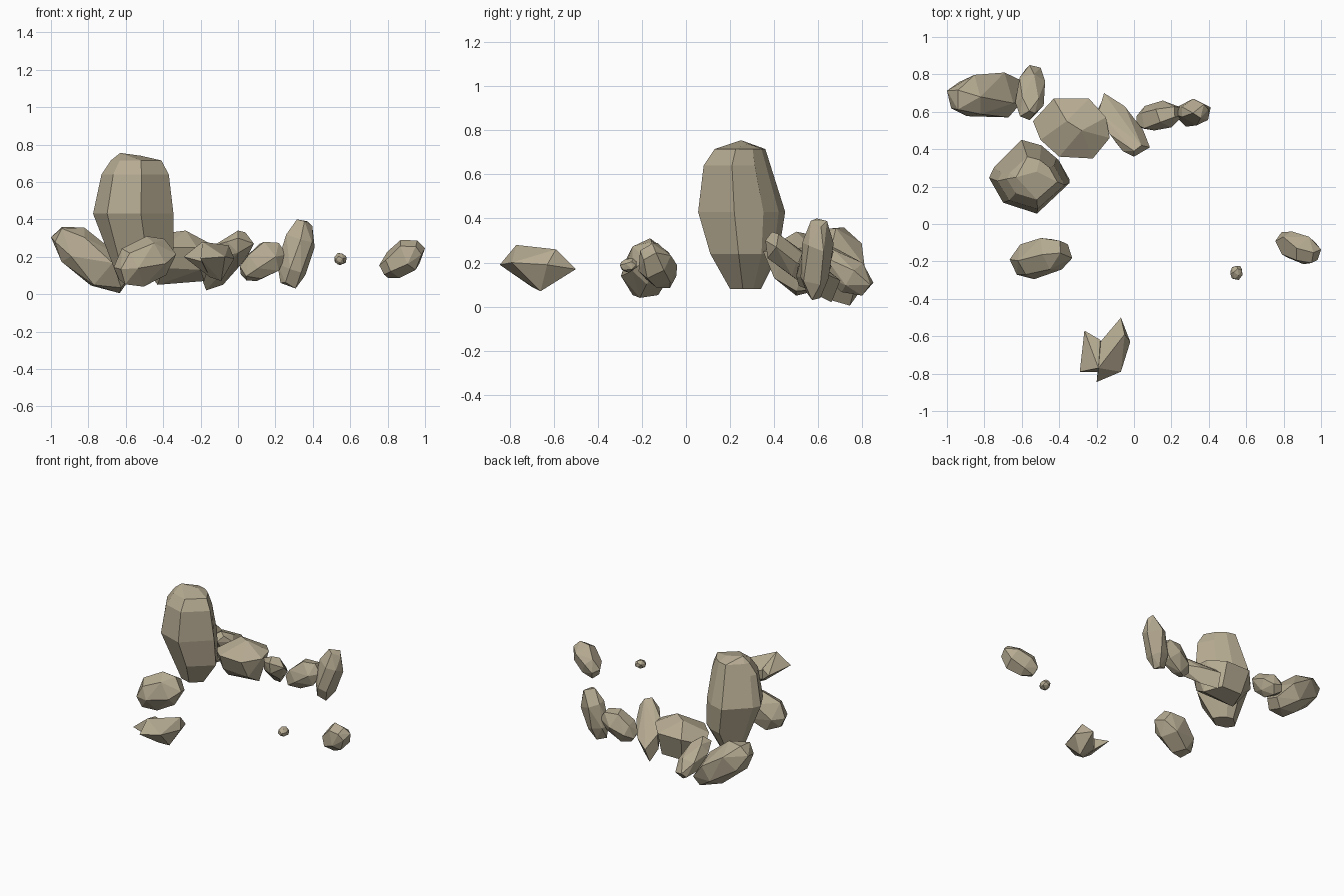
import bpy, bmesh, math, random
from mathutils import Vector

cube = bpy.data.objects.get("Cube")
if cube:
    bpy.data.objects.remove(cube, do_unlink=True)

stone = bpy.data.materials.new("warm_grey_stone")
stone.use_nodes = True
COLOR = (0.47, 0.41, 0.29, 1)
stone.diffuse_color = COLOR
stone.node_tree.nodes["Principled BSDF"].inputs["Base Color"].default_value = COLOR

# Position along a stone and its relative girth there
CHUNKY = ((0, .5), (.25, .93), (.7, 1), (1, .52))


def hull_mesh(bm, points):
    """Wrap points in a faceted convex skin."""
    verts = [bm.verts.new(p) for p in points]
    hull = bmesh.ops.convex_hull(bm, input=verts)
    loose = {v for v in hull["geom_interior"] + hull["geom_unused"]
             if isinstance(v, bmesh.types.BMVert)}
    bmesh.ops.delete(bm, geom=list(loose), context="VERTS")


def finish(name, bm):
    bmesh.ops.dissolve_limit(bm, angle_limit=math.radians(9), verts=bm.verts[:], edges=bm.edges[:])
    bmesh.ops.recalc_face_normals(bm, faces=bm.faces[:])
    mesh = bpy.data.meshes.new(name)
    bm.to_mesh(mesh)
    bm.free()
    mesh.materials.append(stone)
    bpy.context.collection.objects.link(bpy.data.objects.new(name, mesh))


def cut_rock(name, *chunks):
    """Stone made of one or more convex chunks given by their corners."""
    bm = bmesh.new()
    for corners in chunks:
        hull_mesh(bm, corners)
    finish(name, bm)


def rock(name, xs, ys, zs, axis, girth, seed):
    """Chipped stone along an axis, fitted to its extents."""
    rng = random.Random(seed)
    axis = Vector(axis)
    turn = axis.to_track_quat("Z", "Y")
    points = []
    for t, scale in CHUNKY:
        count = 6 if scale > .6 else 4
        twist = rng.uniform(0, math.tau)
        for i in range(count):
            a = twist + math.tau * (i + rng.uniform(-.2, .2)) / count
            r = girth * scale * rng.uniform(.92, 1.08)
            along = axis.length * (t - .5 + rng.uniform(-.03, .03))
            points.append(turn @ Vector((r * math.cos(a), r * math.sin(a), along)))
    bm = bmesh.new()
    hull_mesh(bm, points)
    for k, (low, high) in enumerate((xs, ys, zs)):
        values = [v.co[k] for v in bm.verts]
        base, span = min(values), max(values) - min(values)
        for v in bm.verts:
            v.co[k] = low + (v.co[k] - base) / span * (high - low)
    finish(name, bm)


# Tall standing boulder: one outline repeated at several heights
OUTLINE = ((-1, -.03), (-.88, .25), (-.19, 1), (.3, .85), (.68, .5), (1, -.17), (.19, -1), (-.65, -.7))
LEVELS = ((.08, -.64, -.46, .2, .34), (.24, -.71, -.345, .11, .42), (.43, -.775, -.345, .055, .45),
          (.64, -.73, -.37, .08, .39), (.715, -.68, -.41, .13, .36))
points = [(-.63, .25, .755), (-.52, .28, .74)]
for z, x0, x1, y0, y1 in LEVELS:
    points += [((x0 + x1 + u * (x1 - x0)) / 2, (y0 + y1 + v * (y1 - y0)) / 2, z) for u, v in OUTLINE]
cut_rock("standing_boulder", points)

# Curved row of stones behind it
rock("row_end_stone", (-1, -.58), (.57, .81), (.005, .36), (.36, .04, -.27), .115, 5)
rock("row_narrow_stone", (-.635, -.475), (.555, .85), (.05, .29), (.03, .26, -.19), .085, 8)
cut_rock("row_large_stone", [
    (-.54, .55, .2), (-.5, .45, .24), (-.4, .36, .25), (-.22, .35, .25), (-.13, .46, .26),
    (-.15, .57, .27), (-.24, .67, .25), (-.43, .67, .25), (-.28, .5, .34), (-.36, .55, .33),
    (-.4, .4, .14), (-.2, .4, .13), (-.43, .5, .05), (-.18, .5, .07), (-.24, .62, .08), (-.4, .62, .08)])
cut_rock("row_middle_stone", [
    (-.16, .7, .12), (-.17, .66, .02), (-.2, .6, .1), (-.19, .6, .2), (-.08, .6, .05),
    (-.05, .63, .15), (.05, .5, .2), (0, .48, .14), (.085, .41, .27), (.04, .42, .33),
    (0, .36, .3), (0, .39, .34), (-.06, .39, .28), (-.1, .44, .2), (-.13, .48, .26), (0, .37, .22)])
rock("row_small_stone", (.01, .26), (.5, .66), (.07, .28), (.2, .06, .12), .085, 17)
rock("row_leaning_stone", (.21, .41), (.52, .67), (.03, .4), (.1, .03, .34), .095, 21)

# Scattered stones in front
rock("scattered_left_stone", (-.665, -.33), (-.295, -.075), (.04, .31), (.26, .09, .13), .12, 25)
rock("scattered_right_stone", (.755, 1), (-.215, -.04), (.085, .29), (.18, -.09, .12), .085, 28)
rock("pebble", (.515, .58), (-.3, -.225), (.155, .22), (.03, .04, .03), .03, 31)

# Split stone: a main chunk and a side chunk with a notch between them
main_chunk = [(-.07, -.5, .17), (-.02, -.63, .19), (-.07, -.79, .2), (-.2, -.845, .19),
              (-.19, -.77, .28), (-.05, -.59, .26), (-.18, -.63, .2), (-.18, -.63, .13),
              (-.09, -.66, .07), (-.15, -.7, .09)]
side_chunk = [(-.265, -.57, .2), (-.29, -.79, .2), (-.19, -.77, .28), (-.18, -.62, .21),
              (-.18, -.62, .13), (-.15, -.7, .09), (-.18, -.79, .17)]
cut_rock("split_stone", main_chunk, side_chunk)
